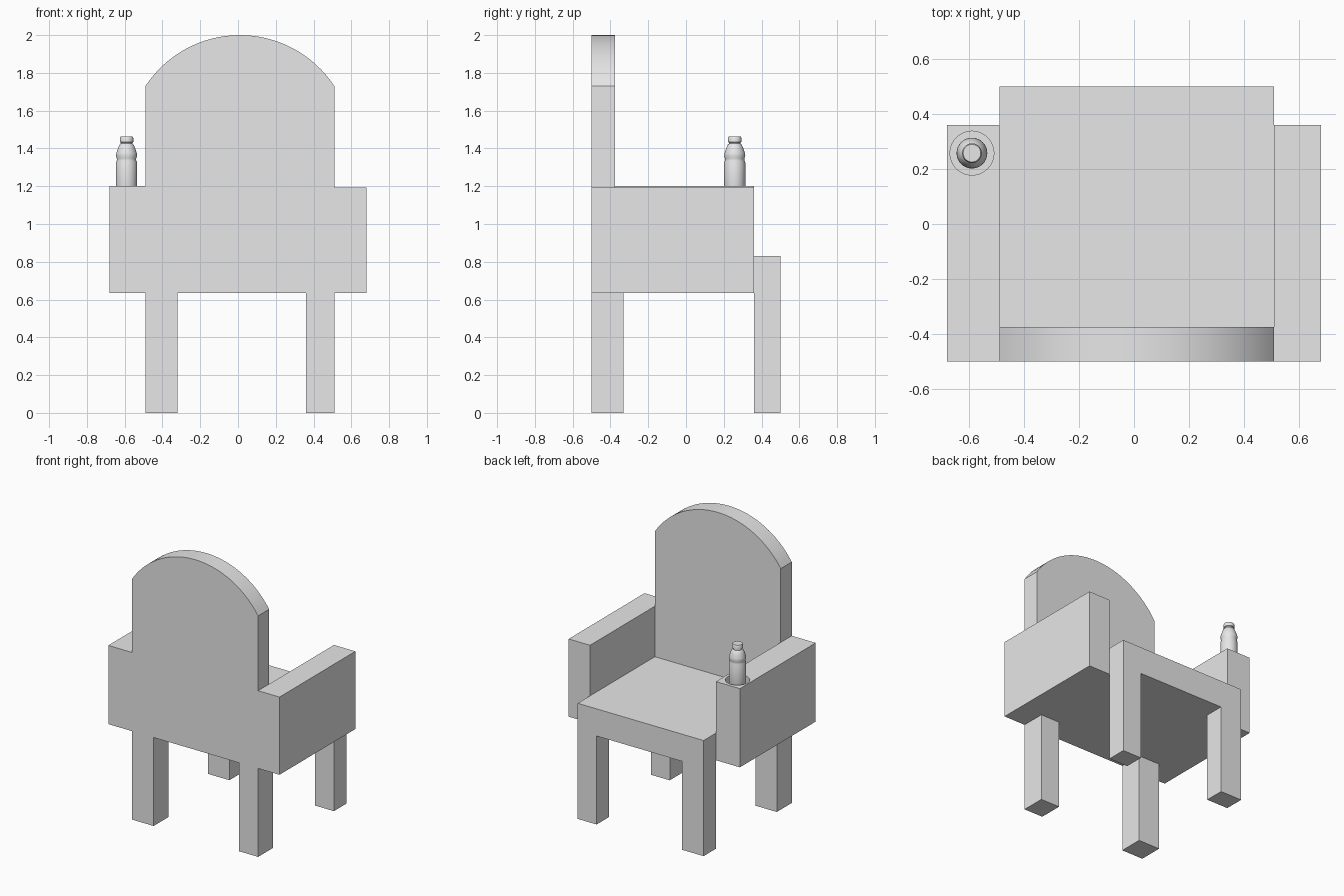
import bpy
import bmesh
import math

if "Cube" in bpy.data.objects:
    bpy.data.objects.remove(bpy.data.objects["Cube"], do_unlink=True)

grey = bpy.data.materials.new("plain_grey")
grey.use_nodes = True
grey.diffuse_color = (0.8, 0.8, 0.8, 1)
grey.node_tree.nodes["Principled BSDF"].inputs["Base Color"].default_value = (0.8, 0.8, 0.8, 1)


def finish(name, bm):
    bmesh.ops.recalc_face_normals(bm, faces=bm.faces)
    mesh = bpy.data.meshes.new(name)
    bm.to_mesh(mesh)
    bm.free()
    mesh.materials.append(grey)
    obj = bpy.data.objects.new(name, mesh)
    bpy.context.collection.objects.link(obj)
    return obj


def box(name, x, y, z):
    bm = bmesh.new()
    bmesh.ops.create_cube(bm, size=1)
    for v in bm.verts:
        v.co = [r[0] if c < 0 else r[1] for c, r in zip(v.co, (x, y, z))]
    return finish(name, bm)


def smooth(obj, degrees):
    bpy.ops.object.select_all(action="DESELECT")
    obj.select_set(True)
    bpy.context.view_layer.objects.active = obj
    bpy.ops.object.shade_smooth_by_angle(angle=math.radians(degrees))


# Main levels and edges
LEFT, RIGHT = 0.51, -0.49
BACK, FRONT = -0.5, 0.5
UNDER, SEAT, ARM = 0.635, 0.83, 1.193
ARM_FRONT, BACK_FRONT = 0.36, -0.375

# Seat block and four legs
box("seat", (RIGHT, LEFT), (BACK_FRONT, FRONT), (UNDER, SEAT))
for side, x in (("left", (0.36, LEFT)), ("right", (RIGHT, -0.32))):
    box("rear_leg_" + side, x, (BACK, -0.33), (0, UNDER))
    box("front_leg_" + side, x, (ARM_FRONT, FRONT), (0, UNDER))

# Armrests
box("armrest_left", (LEFT, 0.68), (BACK, ARM_FRONT), (UNDER, ARM))
arm = box("armrest_right", (-0.68, RIGHT), (BACK, ARM_FRONT), (UNDER, 1.2))

# Backrest with an arched top
mid, half, shoulder, top = 0.01, 0.5, 1.73, 2.0
rise = top - shoulder
radius = (half ** 2 + rise ** 2) / (2 * rise)
sweep = math.asin(half / radius)
steps = 32
outline = [(RIGHT, UNDER)]
for i in range(steps + 1):
    a = sweep * (2 * i / steps - 1)
    outline.append((mid + radius * math.sin(a), top - radius + radius * math.cos(a)))
outline.append((LEFT, UNDER))
bm = bmesh.new()
panel = bm.faces.new([bm.verts.new((x, BACK, z)) for x, z in outline])
made = bmesh.ops.extrude_face_region(bm, geom=[panel])["geom"]
for v in made:
    if isinstance(v, bmesh.types.BMVert):
        v.co.y = BACK_FRONT
smooth(finish("backrest", bm), 20)

# Round cup recess in the right armrest
CUP_X, CUP_Y, CUP_FLOOR = -0.59, 0.258, 1.1
bpy.ops.mesh.primitive_cylinder_add(vertices=32, radius=0.08, depth=0.2,
                                    location=(CUP_X, CUP_Y, CUP_FLOOR + 0.1))
cutter = bpy.context.object
cutter.name = "cup_cutter"
cutter.hide_render = True
cutter.data.materials.append(grey)
cut = arm.modifiers.new("cup_recess", "BOOLEAN")
cut.operation = "DIFFERENCE"
cut.solver = "EXACT"
cut.object = cutter
bpy.context.view_layer.objects.active = arm
bpy.ops.object.modifier_apply(modifier=cut.name)
bpy.data.objects.remove(cutter, do_unlink=True)
smooth(arm, 30)

# Bottle turned from a profile of radius and height
profile = [(0, CUP_FLOOR), (0.05, CUP_FLOOR), (0.056, 1.11), (0.056, 1.325),
           (0.051, 1.338), (0.051, 1.345), (0.056, 1.36), (0.054, 1.375),
           (0.046, 1.4), (0.037, 1.42), (0.031, 1.425), (0.031, 1.432),
           (0.036, 1.434), (0.036, 1.455), (0.032, 1.463), (0, 1.463)]
bm = bmesh.new()
points = [bm.verts.new((CUP_X + r, CUP_Y, z)) for r, z in profile]
edges = [bm.edges.new(pair) for pair in zip(points, points[1:])]
bmesh.ops.spin(bm, geom=points + edges, cent=(CUP_X, CUP_Y, 0), axis=(0, 0, 1),
               angle=math.tau, steps=32)
bmesh.ops.remove_doubles(bm, verts=bm.verts, dist=0.0005)
smooth(finish("bottle", bm), 40)
